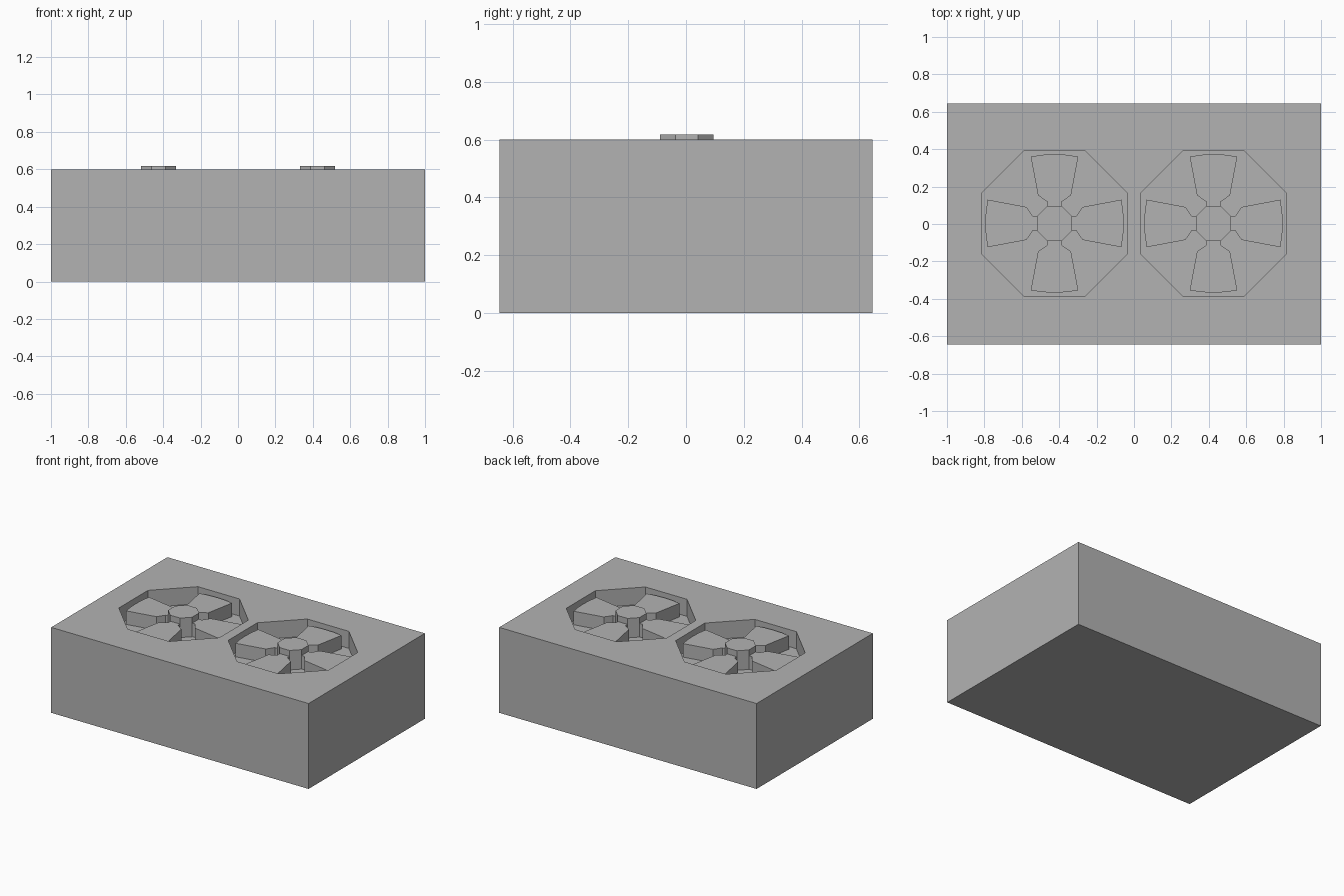
import bpy, bmesh, math
from mathutils import Matrix

cube = bpy.data.objects.get("Cube")
if cube:
    bpy.data.objects.remove(cube, do_unlink=True)

grey = bpy.data.materials.new("mid grey")
grey.use_nodes = True
COLOR = (0.45, 0.45, 0.45, 1)
grey.diffuse_color = COLOR
grey.node_tree.nodes["Principled BSDF"].inputs["Base Color"].default_value = COLOR

TOP, FLOOR, BLADE_TOP, HUB_TOP = 0.60, 0.48, 0.575, 0.617
FAN_X, FAN_Y = 0.425, 0.003


def prism(name, outline, z0, z1):
    """Extrude a flat outline between two heights."""
    bm = bmesh.new()
    face = bm.faces.new([bm.verts.new((x, y, z0)) for x, y in outline])
    grown = bmesh.ops.extrude_face_region(bm, geom=[face])
    verts = [v for v in grown["geom"] if isinstance(v, bmesh.types.BMVert)]
    bmesh.ops.translate(bm, verts=verts, vec=(0, 0, z1 - z0))
    bmesh.ops.recalc_face_normals(bm, faces=bm.faces)
    mesh = bpy.data.meshes.new(name)
    bm.to_mesh(mesh)
    bm.free()
    mesh.materials.append(grey)
    obj = bpy.data.objects.new(name, mesh)
    bpy.context.collection.objects.link(obj)
    return obj


def octagon(apothem):
    r = apothem / math.cos(math.pi / 8)
    return [(r * math.cos((i + 0.5) * math.pi / 4),
             r * math.sin((i + 0.5) * math.pi / 4)) for i in range(8)]


# Plain block that holds both fans
block = prism("housing", [(-1, -0.645), (1, -0.645), (1, 0.645), (-1, 0.645)], 0, TOP)

# One blade pointing along +x: neck, shoulder, flared tip with a bowed end
half = [(0.09, 0.037), (0.115, 0.037), (0.15, 0.088), (0.357, 0.127), (0.367, 0.065)]
blade = [(x, -y) for x, y in half] + [(0.370, 0)] + [(x, y) for x, y in reversed(half)]

for side, cx in (("left", FAN_X), ("right", -FAN_X)):
    # Octagonal well cut into the top
    cutter = prism(side + "_well_cutter", octagon(0.39), FLOOR, TOP + 0.1)
    cutter.location = (cx, FAN_Y, 0)
    cutter.hide_render = True
    cutter.hide_set(True)
    cut = block.modifiers.new(side + " well", 'BOOLEAN')
    cut.operation = 'DIFFERENCE'
    cut.solver = 'EXACT'
    cut.object = cutter

    # Raised hub
    hub = prism(side + "_fan_hub", octagon(0.093), FLOOR, HUB_TOP)
    hub.location = (cx, FAN_Y, 0)

    # Four blades around the hub
    for i in range(4):
        b = prism(f"{side}_fan_blade_{i + 1}", blade, FLOOR, BLADE_TOP)
        b.data.transform(Matrix.Rotation(i * math.pi / 2, 4, 'Z'))
        b.location = (cx, FAN_Y, 0)

# Bake the cuts, then remove the cutters
bpy.context.view_layer.update()
evaluated = block.evaluated_get(bpy.context.evaluated_depsgraph_get())
cut_mesh = bpy.data.meshes.new_from_object(evaluated)
block.modifiers.clear()
block.data = cut_mesh
for side in ("left", "right"):
    bpy.data.objects.remove(bpy.data.objects[side + "_well_cutter"], do_unlink=True)
